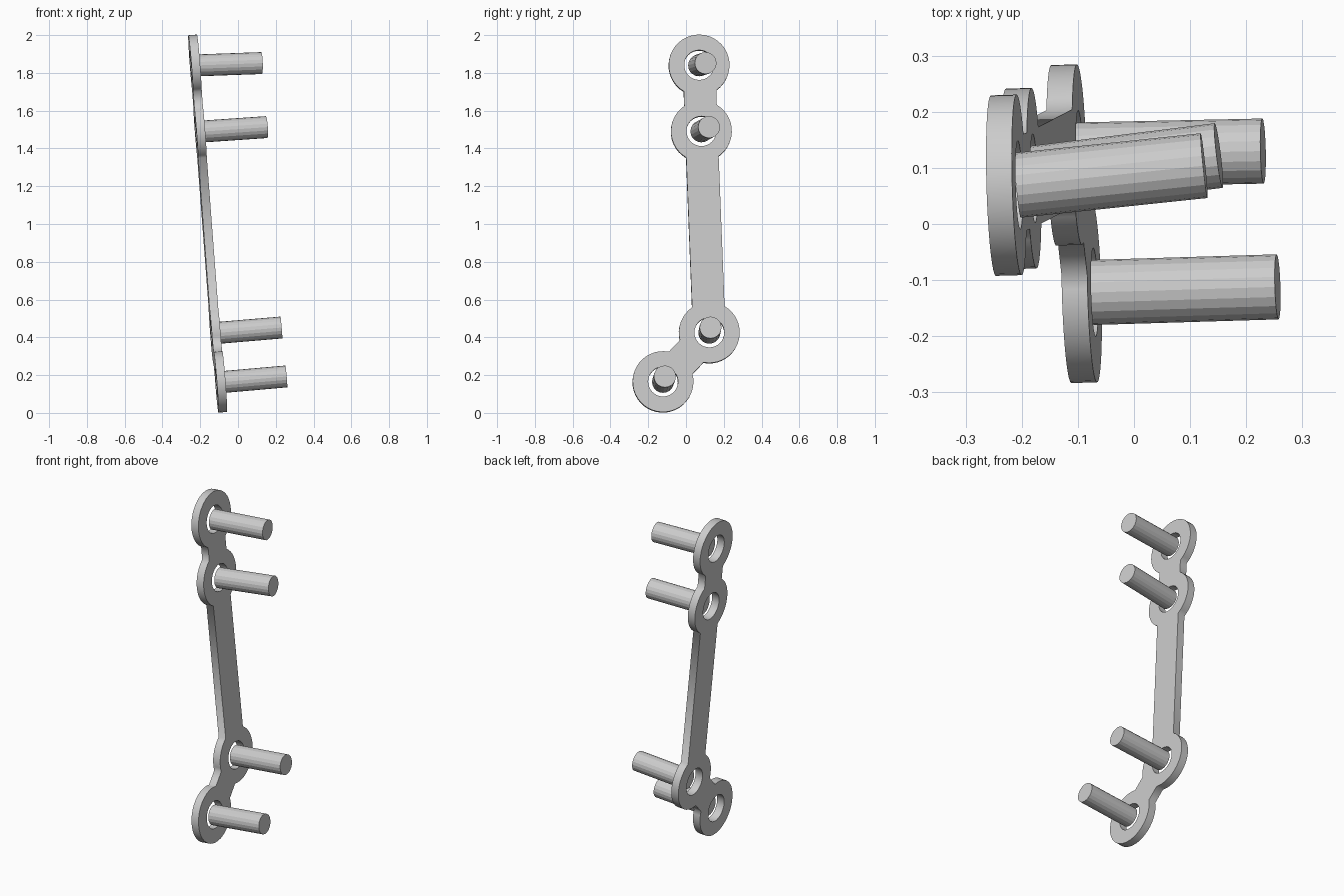
import bpy
from math import sin, cos, asin, atan2, tau
from mathutils import Matrix, Vector

cube = bpy.data.objects.get("Cube")
if cube:
    bpy.data.objects.remove(cube, do_unlink=True)

RING, HOLE, BAR_HALF, THICK = 0.161, 0.079, 0.086, 0.046
PIN_RADIUS, PIN_SIDES = 0.058, 20

# Ring centres (y, z) from top to bottom
centres = [Vector(c) for c in ((0.069, 1.84), (0.081, 1.49), (0.123, 0.424), (-0.122, 0.164))]
# Pin tip centres, one per ring
tips = [(0.125, 0.104, 1.852), (0.151, 0.122, 1.513), (0.23, 0.13, 0.452), (0.256, -0.112, 0.193)]


def plate_x(y, z):
    """x of the leaning plate's middle plane"""
    return -0.084 - 0.028 * y - 0.077 * z


def arc(centre, radius, start, sweep, steps):
    return [(centre.x + radius * cos(start + sweep * i / steps),
             centre.y + radius * sin(start + sweep * i / steps)) for i in range(steps + 1)]


def plate_outline():
    """Walk down one side of the chain of rings and back up the other"""
    half = asin(BAR_HALF / RING)
    last = len(centres) - 1
    order = list(range(last + 1)) + list(range(last - 1, 0, -1))
    points = []
    for i, k in enumerate(order):
        to_prev = centres[order[i - 1]] - centres[k]
        to_next = centres[order[(i + 1) % len(order)]] - centres[k]
        start = atan2(to_prev.y, to_prev.x) + half
        sweep = (atan2(to_next.y, to_next.x) - half - start) % tau
        points += arc(centres[k], RING, start, sweep, max(4, round(sweep / tau * 40)))
    return points


def add_loop(curve, points):
    spline = curve.splines.new('POLY')
    spline.points.add(len(points) - 1)
    for p, (u, v) in zip(spline.points, points):
        p.co = (u, v, 0, 1)
    spline.use_cyclic_u = True


# Plate: one filled outline with four holes, extruded and leaned into place
curve = bpy.data.curves.new("plate_profile", 'CURVE')
curve.dimensions = '2D'
curve.fill_mode = 'BOTH'
curve.extrude = THICK / 2
add_loop(curve, plate_outline())
for c in centres:
    add_loop(curve, arc(c, HOLE, 0, tau, 32)[:-1])
plate = bpy.data.objects.new("plate", curve)
bpy.context.collection.objects.link(plate)
bpy.ops.object.select_all(action='DESELECT')
plate.select_set(True)
bpy.context.view_layer.objects.active = plate
bpy.ops.object.convert(target='MESH')

along_y = Vector((plate_x(1, 0) - plate_x(0, 0), 1, 0))
along_z = Vector((plate_x(0, 1) - plate_x(0, 0), 0, 1))
normal = along_y.cross(along_z).normalized()
lean = Matrix((along_y, along_z, normal)).transposed().to_4x4()
lean.translation = (plate_x(0, 0), 0, 0)
plate.data.transform(lean)
plate.name = "plate"

# Pins: one per hole, starting at the front face of the plate
names = ("top_pin", "upper_pin", "lower_pin", "bottom_pin")
for name, c, tip in zip(names, centres, tips):
    base = Vector((plate_x(c.x, c.y) + THICK * 0.42, c.x, c.y))
    axis = Vector(tip) - base
    bpy.ops.mesh.primitive_cylinder_add(
        vertices=PIN_SIDES, radius=PIN_RADIUS, depth=axis.length,
        location=base + axis / 2, rotation=axis.to_track_quat('Z', 'Y').to_euler())
    bpy.context.object.name = name
